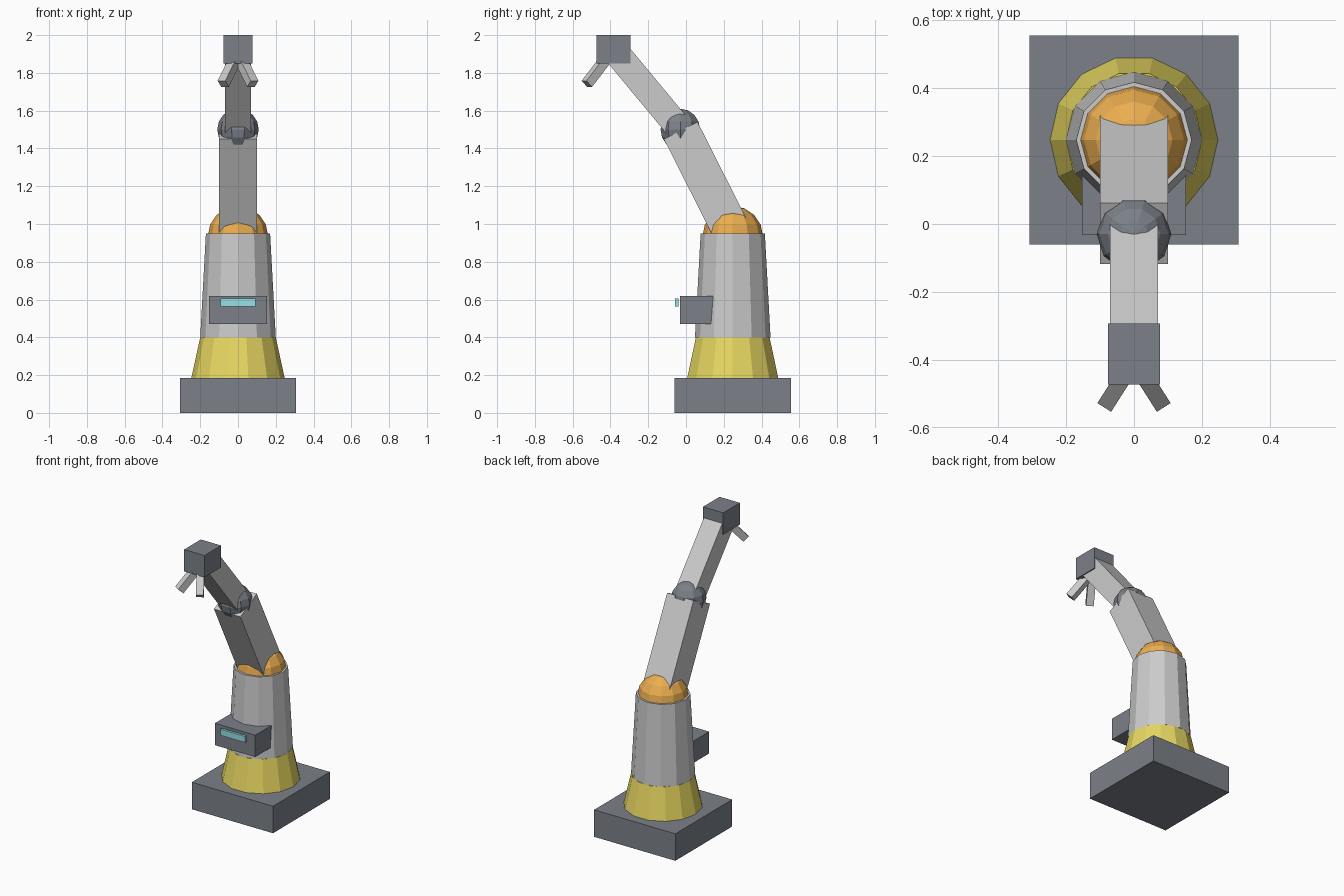
import bpy, bmesh
from math import radians
from mathutils import Vector, Matrix

if "Cube" in bpy.data.objects:
    bpy.data.objects.remove(bpy.data.objects["Cube"])


def material(name, rgb):
    m = bpy.data.materials.new(name)
    m.diffuse_color = (*rgb, 1)
    m.use_nodes = True
    m.node_tree.nodes["Principled BSDF"].inputs["Base Color"].default_value = m.diffuse_color
    return m


SLATE = material("slate", (0.20, 0.22, 0.25))
YELLOW = material("yellow", (0.80, 0.68, 0.12))
ORANGE = material("orange", (0.83, 0.42, 0.08))
CYAN = material("cyan", (0.30, 0.75, 0.80))
CY = 0.2475  # y of the column axis


def finish(name, bm, mat=None):
    me = bpy.data.meshes.new(name)
    bm.to_mesh(me)
    bm.free()
    ob = bpy.data.objects.new(name, me)
    bpy.context.collection.objects.link(ob)
    if mat:
        me.materials.append(mat)
    return ob


def box(name, lo, hi, mat=None):
    lo, hi = Vector(lo), Vector(hi)
    bm = bmesh.new()
    bmesh.ops.create_cube(bm, size=1, matrix=Matrix.Translation((lo + hi) / 2)
                          @ Matrix.Diagonal((*(hi - lo), 1)))
    return finish(name, bm, mat)


def beam(name, start, end, width, depth, mat=None):
    a, b = Vector(start), Vector(end)
    d = b - a
    rot = d.to_track_quat('Z', 'Y').to_matrix().to_4x4()
    bm = bmesh.new()
    bmesh.ops.create_cube(bm, size=1, matrix=Matrix.Translation((a + b) / 2) @ rot
                          @ Matrix.Diagonal((width, depth, d.length, 1)))
    return finish(name, bm, mat)


def frustum(name, sides, r1, r2, z1, z2, mat=None):
    bm = bmesh.new()
    bmesh.ops.create_cone(bm, cap_ends=True, segments=sides, radius1=r1, radius2=r2,
                          depth=z2 - z1,
                          matrix=Matrix.Translation((0, CY, (z1 + z2) / 2))
                          @ Matrix.Rotation(radians(90), 4, 'Z'))
    return finish(name, bm, mat)


def ball(name, centre, r, sides, rings, mat=None):
    bm = bmesh.new()
    bmesh.ops.create_uvsphere(bm, u_segments=sides, v_segments=rings, radius=r,
                              matrix=Matrix.Translation(centre)
                              @ Matrix.Rotation(radians(90), 4, 'Z'))
    return finish(name, bm, mat)


# Pedestal and column
box("base_plate", (-0.308, CY - 0.308, 0), (0.308, CY + 0.308, 0.185), SLATE)
frustum("turntable", 14, 0.247, 0.20, 0.185, 0.40, YELLOW)
frustum("column", 12, 0.20, 0.17, 0.40, 0.95)

# Control box with display
box("control_box", (-0.153, -0.032, 0.47), (0.153, 0.17, 0.62), SLATE)
box("display", (-0.093, -0.058, 0.563), (0.093, -0.041, 0.605), CYAN)

# Arm: shoulder, elbow and wrist
shoulder, elbow, wrist = (0, CY, 0.935), (0, -0.03, 1.50), (0, -0.383, 1.925)
ball("shoulder_joint", shoulder, 0.16, 12, 8, ORANGE)
beam("upper_arm", (0, CY, 0.95), (0, -0.028, 1.495), 0.20, 0.20)
ball("elbow_joint", elbow, 0.11, 10, 8, SLATE)
beam("forearm", elbow, wrist, 0.14, 0.14)
box("wrist_block", (-0.077, -0.473, 1.85), (0.077, -0.293, 2.0), SLATE)

# Splayed gripper fingers
for side, s in (("left", -1), ("right", 1)):
    beam(side + "_finger", (s * 0.013, -0.423, 1.875), (s * 0.078, -0.525, 1.742), 0.048, 0.048)
